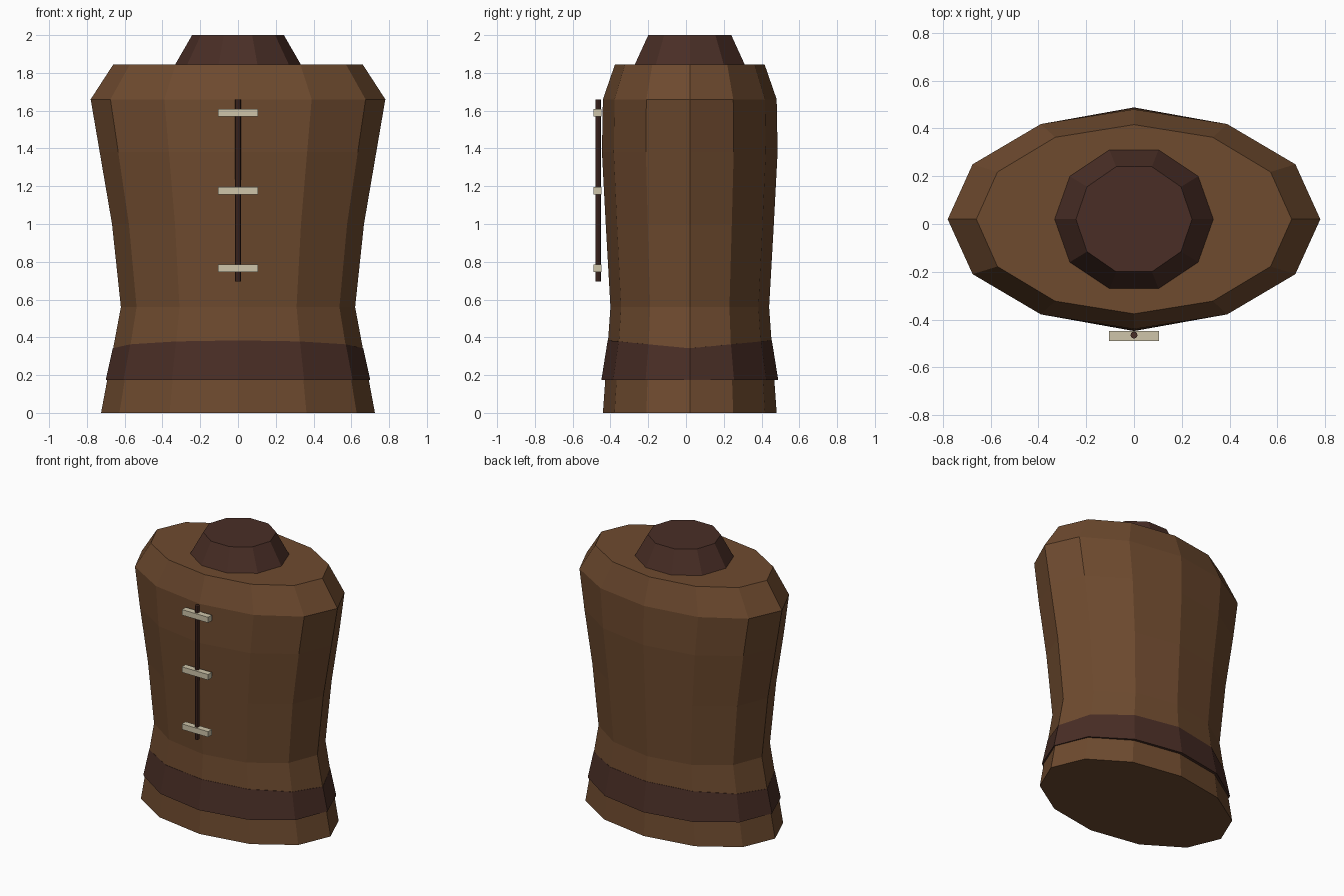
import bpy, bmesh
from math import sin, cos, pi

cube = bpy.data.objects.get("Cube")
if cube:
    bpy.data.objects.remove(cube, do_unlink=True)

CENTRE_Y = 0.02


def material(name, rgb):
    m = bpy.data.materials.new(name)
    m.use_nodes = True
    m.diffuse_color = (*rgb, 1)
    m.node_tree.nodes["Principled BSDF"].inputs["Base Color"].default_value = (*rgb, 1)
    return m


leather = material("brown leather", (0.156, 0.069, 0.028))
dark = material("dark leather", (0.067, 0.027, 0.019))
bone = material("pale bone", (0.62, 0.56, 0.40))


def finish(name, bm, mat):
    bmesh.ops.recalc_face_normals(bm, faces=bm.faces)
    mesh = bpy.data.meshes.new(name)
    bm.to_mesh(mesh)
    bm.free()
    mesh.materials.append(mat)
    obj = bpy.data.objects.new(name, mesh)
    bpy.context.collection.objects.link(obj)
    return obj


def ring(sides, rx, ry, z):
    angles = [2 * pi * i / sides for i in range(sides)]
    return [(rx * cos(a), CENTRE_Y + ry * sin(a), z) for a in angles]


def loft(name, rings, mat, caps=True, closed=False):
    """Skin a stack of rings; closed joins the last ring to the first."""
    bm = bmesh.new()
    loops = [[bm.verts.new(p) for p in r] for r in rings]
    pairs = list(zip(loops, loops[1:]))
    if closed:
        pairs.append((loops[-1], loops[0]))
    n = len(loops[0])
    for low, high in pairs:
        for i in range(n):
            j = (i + 1) % n
            bm.faces.new((low[i], low[j], high[j], high[i]))
    if caps:
        bm.faces.new(loops[0])
        bm.faces.new(loops[-1])
    return finish(name, bm, mat)


def box(name, centre, size, mat):
    bm = bmesh.new()
    bmesh.ops.create_cube(bm, size=1)
    for v in bm.verts:
        v.co = [c + s * k for c, s, k in zip(centre, size, v.co)]
    return finish(name, bm, mat)


# Torso: twelve-sided rings as (x radius, y radius, height)
profile = [(0.725, 0.46, 0), (0.62, 0.42, 0.56), (0.667, 0.445, 1.0),
           (0.732, 0.465, 1.38), (0.78, 0.46, 1.66), (0.66, 0.396, 1.845)]
loft("torso", [ring(12, *p) for p in profile], leather)

# Belt: flared band hugging the lower torso, its top edge higher front and back
hem, waist = profile[:2]


def torso_radii(z):
    t = z / waist[2]
    return [hem[k] + (waist[k] - hem[k]) * t for k in (0, 1)]


def belt_top(offset):
    points = []
    for i in range(12):
        a = 2 * pi * i / 12
        z = 0.342 + 0.042 * abs(sin(a))
        rx, ry = torso_radii(z)
        points.append(((rx + offset) * cos(a), CENTRE_Y + (ry + offset) * sin(a), z))
    return points


rx, ry = torso_radii(0.175)
loft("belt", [ring(12, rx - 0.02, ry - 0.02, 0.175), ring(12, 0.7, 0.468, 0.175),
              belt_top(0.002), belt_top(-0.02)], dark, caps=False, closed=True)

# Collar
loft("collar", [ring(10, 0.335, 0.308, 1.84), ring(10, 0.243, 0.231, 2.0)], dark)

# Front fastening: cord and three toggles
bm = bmesh.new()
bmesh.ops.create_cone(bm, cap_ends=True, segments=8, radius1=0.015, radius2=0.015, depth=0.965)
bmesh.ops.translate(bm, verts=bm.verts, vec=(0, -0.465, 1.177))
finish("front_cord", bm, dark)

for label, z in (("lower", 0.765), ("middle", 1.177), ("upper", 1.59)):
    box(label + "_toggle", (0, -0.469, z), (0.21, 0.043, 0.04), bone)
